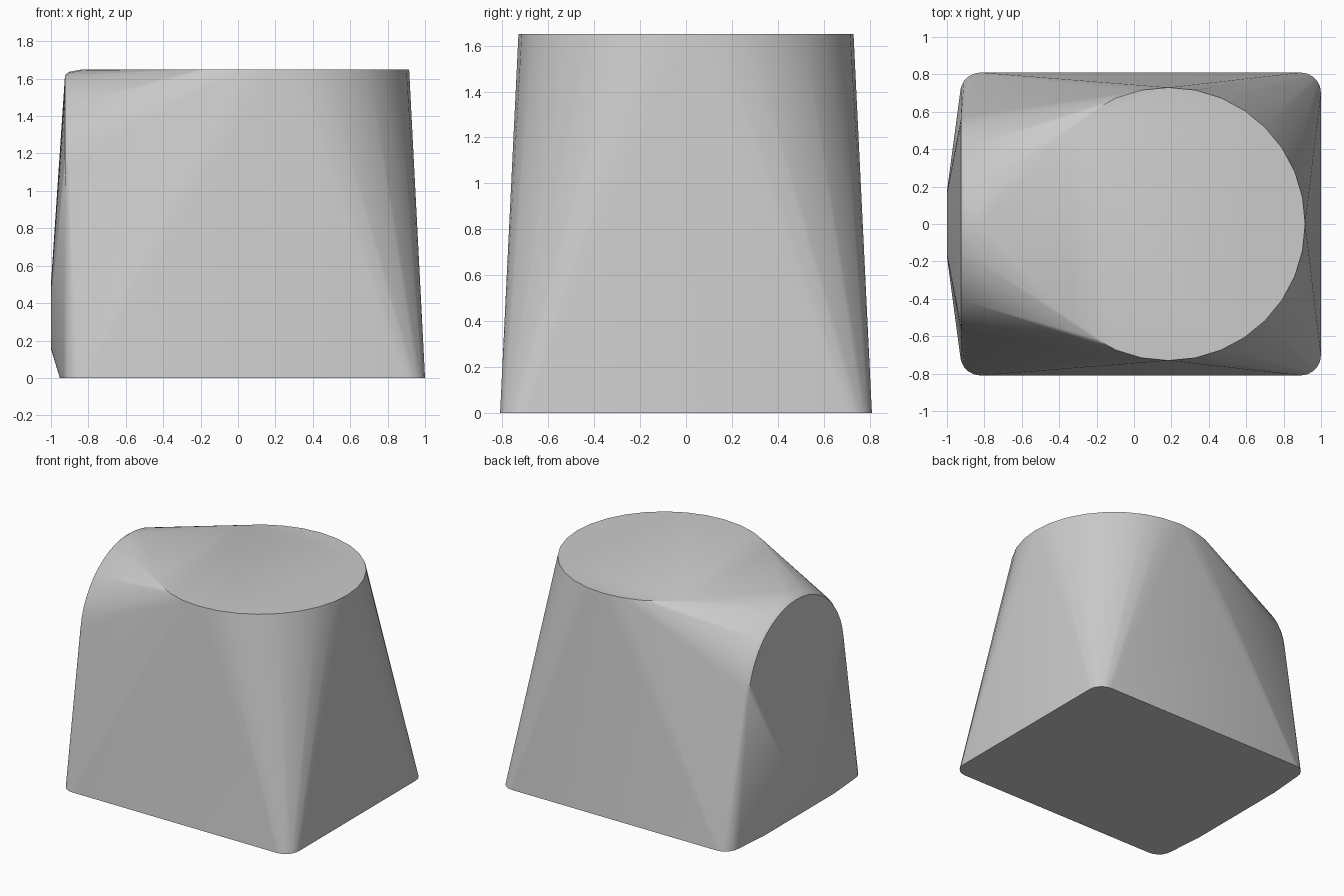
import bpy, bmesh
from math import sin, cos, pi, radians

cube = bpy.data.objects.get("Cube")
if cube:
    bpy.data.objects.remove(cube)

grey = bpy.data.materials.new("plain grey")
grey.use_nodes = True
colour = (0.6, 0.6, 0.6, 1)
grey.diffuse_color = colour
grey.node_tree.nodes["Principled BSDF"].inputs["Base Color"].default_value = colour


def ring(x, z, r, n=32):
    """Upright disc outline facing along x."""
    return [(x, r * cos(2 * pi * i / n), z + r * sin(2 * pi * i / n)) for i in range(n)]


points = []

# base: rounded rectangle with a slightly bowed end
for sx, cx in ((1, 0.89), (-1, -0.82)):
    for sy in (1, -1):
        for i in range(6):
            a = i * pi / 10
            points.append((cx + sx * 0.11 * cos(a), sy * (0.70 + 0.11 * sin(a)), 0))
points += [(-0.953, 0.42, 0), (-0.953, -0.42, 0)]

# round flat top
points += [(0.185 + 0.73 * cos(i * pi / 16), 0.73 * sin(i * pi / 16), 1.65) for i in range(32)]

# arched end with a softened rim
for x, r in ((-0.925, 0.57), (-0.90, 0.587), (-0.83, 0.60)):
    points += ring(x, 1.05, r, 48)

# small round boss low on the end face
points += ring(-1.0, 0.33, 0.175)

# body: one skin stretched round all the outlines
bm = bmesh.new()
for p in points:
    bm.verts.new(p)
hull = bmesh.ops.convex_hull(bm, input=bm.verts)
loose = set(hull["geom_interior"]) | set(hull["geom_unused"])
bmesh.ops.delete(bm, geom=[g for g in loose if isinstance(g, bmesh.types.BMVert)], context="VERTS")
bmesh.ops.dissolve_limit(bm, angle_limit=radians(0.2), verts=bm.verts, edges=bm.edges)
bmesh.ops.recalc_face_normals(bm, faces=bm.faces)
mesh = bpy.data.meshes.new("tapered_body")
bm.to_mesh(mesh)
bm.free()
mesh.materials.append(grey)
body = bpy.data.objects.new("tapered_body", mesh)
bpy.context.collection.objects.link(body)
bpy.context.view_layer.objects.active = body
body.select_set(True)
bpy.ops.object.shade_smooth_by_angle(angle=radians(30))
